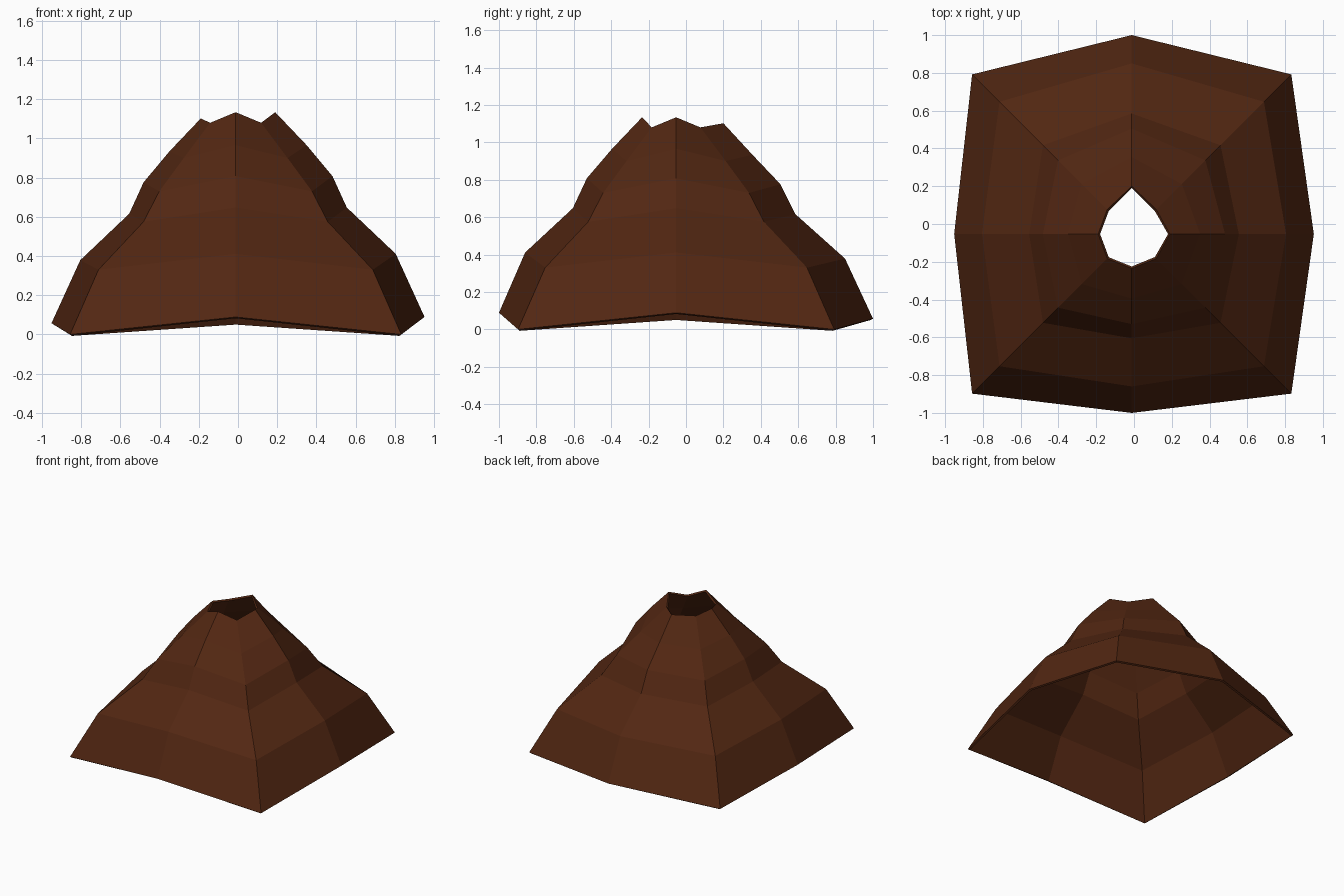
import bpy, bmesh

if "Cube" in bpy.data.objects:
    bpy.data.objects.remove(bpy.data.objects["Cube"])

brown = bpy.data.materials.new("dark brown hide")
brown.use_nodes = True
colour = (0.085, 0.02, 0.006, 1)
brown.diffuse_color = colour
brown.node_tree.nodes["Principled BSDF"].inputs["Base Color"].default_value = colour

# Rings from hem to smoke hole:
# side reach, front reach, back reach, middle height, corner reach, corner height
RINGS = [
    (0.952, 1.00, 1.00, 0.073, 0.845, 0.00),
    (0.805, 0.86, 0.85, 0.395, 0.700, 0.33),
    (0.555, 0.605, 0.585, 0.632, 0.470, 0.575),
    (0.482, 0.53, 0.505, 0.792, 0.390, 0.73),
    (0.350, 0.395, 0.355, 0.950, 0.265, 0.90),
    (0.190, 0.235, 0.20, 1.118, 0.130, 1.08),
]
CX, CY, TILT = -0.012, -0.053, 0.016


def ring_points(side, front, back, mid_z, corner, corner_z):
    """Eight points, counter-clockwise: four pole corners and four sagging middles."""
    hi, lo = mid_z + TILT, mid_z - TILT
    return [
        (side, CY, hi), (CX + corner, CY + corner, corner_z),
        (CX, back, lo), (CX - corner, CY + corner, corner_z),
        (-side, CY, lo), (CX - corner, CY - corner, corner_z),
        (CX, -front, hi), (CX + corner, CY - corner, corner_z),
    ]


# Hide cover: bridge the rings into an open shell
bm = bmesh.new()
loops = [[bm.verts.new(p) for p in ring_points(*row)] for row in RINGS]
for low, high in zip(loops, loops[1:]):
    for i in range(8):
        j = (i + 1) % 8
        bm.faces.new((low[i], low[j], high[j], high[i]))
mesh = bpy.data.meshes.new("tent_cover")
bm.to_mesh(mesh)
bm.free()
mesh.materials.append(brown)
cover = bpy.data.objects.new("tent_cover", mesh)
bpy.context.collection.objects.link(cover)

# Cloth thickness, inwards
thick = cover.modifiers.new("thickness", 'SOLIDIFY')
thick.thickness = 0.015
thick.offset = -1
